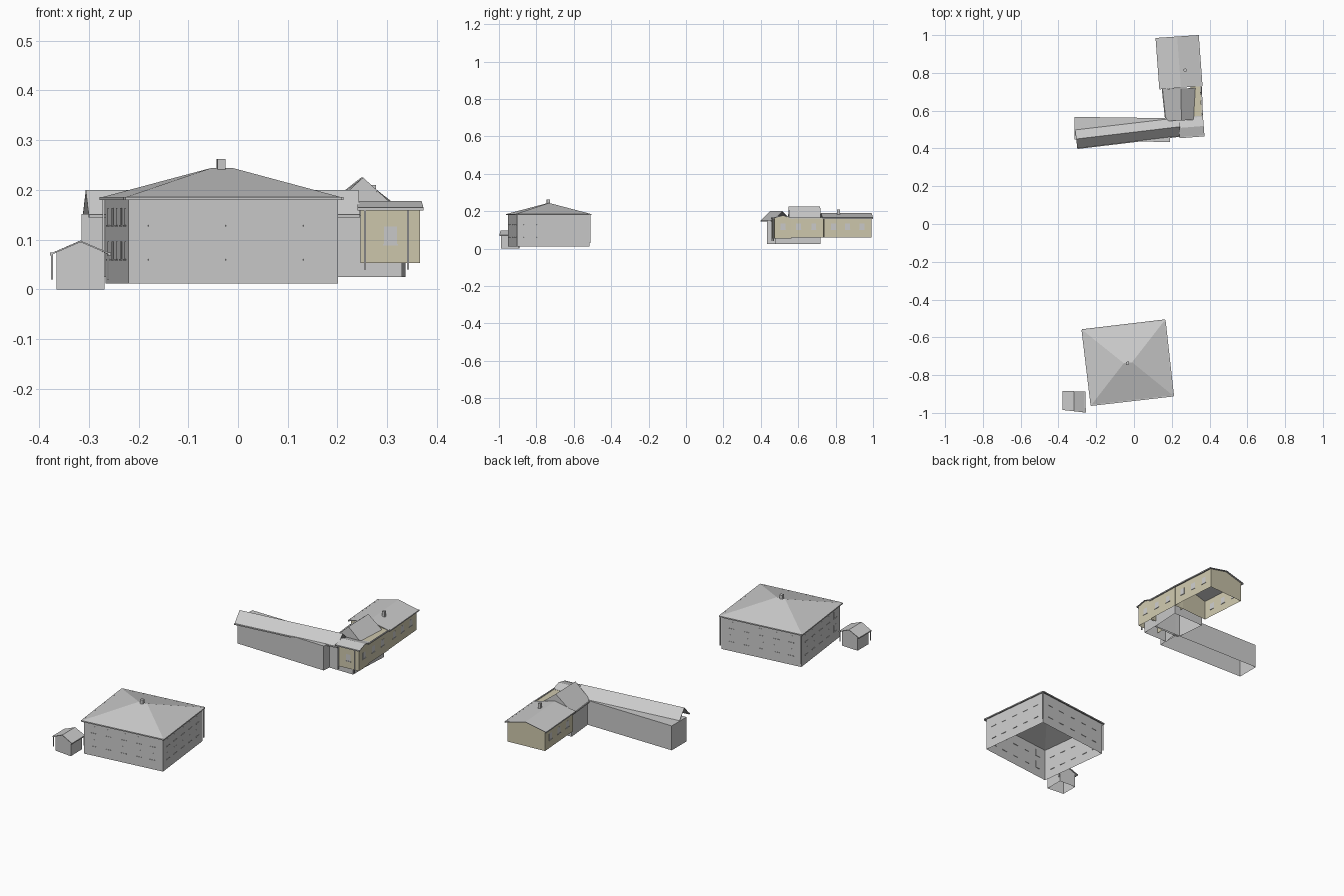
import bpy, math
from mathutils import Vector

if "Cube" in bpy.data.objects:
    bpy.data.objects.remove(bpy.data.objects["Cube"])

cream = bpy.data.materials.new("cream_plaster")
cream.diffuse_color = (0.62, 0.58, 0.42, 1)
cream.use_nodes = True
cream.node_tree.nodes["Principled BSDF"].inputs["Base Color"].default_value = cream.diffuse_color


def mesh(name, verts, faces, mat=None, thick=0):
    me = bpy.data.meshes.new(name)
    me.from_pydata([tuple(v) for v in verts], [], faces)
    ob = bpy.data.objects.new(name, me)
    bpy.context.collection.objects.link(ob)
    if mat:
        me.materials.append(mat)
    if thick:
        m = ob.modifiers.new("thickness", 'SOLIDIFY')
        m.thickness = thick
    return ob


def box(name, centre, size, angle=0, mat=None):
    sx, sy, sz = (s / 2 for s in size)
    v = [(x, y, z) for z in (-sz, sz) for x, y in ((-sx, -sy), (sx, -sy), (sx, sy), (-sx, sy))]
    f = [(3, 2, 1, 0), (4, 5, 6, 7)] + [(i, (i + 1) % 4, (i + 1) % 4 + 4, i + 4) for i in range(4)]
    ob = mesh(name, v, f, mat)
    ob.location, ob.rotation_euler.z = centre, angle
    return ob


def shell(name, corners, z0, z1, mat=None, top=True):
    """Walls without a floor, optionally with a flat top."""
    v = [(x, y, z) for z in (z0, z1) for x, y in corners]
    f = [(i, (i + 1) % 4, (i + 1) % 4 + 4, i + 4) for i in range(4)]
    return mesh(name, v, f + ([(4, 5, 6, 7)] if top else []), mat)


def gutter(name, p, q, z, w=0.006):
    p, q = Vector(p), Vector(q)
    d = q - p
    box(name, (*((p + q) / 2), z), (d.length, w, w), math.atan2(d.y, d.x))


def at(c, u, v):
    a, b, cc, d = (Vector(p) for p in c)
    return a.lerp(b, u).lerp(d.lerp(cc, u), v)


def building(name, c, z0, ze, zr, side=0.06, end=0.03, hip=0, mat=None, walls=True):
    """Pitched roof over corners c (counter-clockwise, ridge along c0-c1), walls set in below it."""
    v = [(*p, ze) for p in map(Vector, c)] + [(*at(c, hip, .5), zr), (*at(c, 1 - hip, .5), zr)]
    f = [(0, 1, 5, 4), (2, 3, 4, 5)]
    if hip:
        f += [(1, 2, 5), (3, 0, 4)]
    mesh(name + "_roof", v, f, thick=0.003)
    gutter(name + "_gutter", c[0], c[1], ze - .002)
    gutter(name + "_gutter", c[2], c[3], ze - .002)
    w = [at(c, u, t) for u, t in ((end, side), (1 - end, side), (1 - end, 1 - side), (end, 1 - side))]
    if walls:
        zt = ze + (0 if hip else (zr - ze) * 2 * side) - .002
        v = [(*p, z0) for p in w] + [(*p, zt) for p in w]
        f = [(0, 1, 5, 4), (2, 3, 7, 6)]
        if hip:
            f += [(1, 2, 6, 5), (3, 0, 4, 7)]
        else:
            v += [(*at(c, 1 - end, .5), zr - .003), (*at(c, end, .5), zr - .003)]
            f += [(1, 2, 6, 8, 5), (3, 0, 4, 9, 7)]
        mesh(name + "_walls", v, f, mat)
    return w


def windows(name, p, q, fractions, heights, w=0.026, h=0.036):
    """Panes and sills along the wall p-q, whose outside is on the right."""
    p, q = Vector(p), Vector(q)
    d = q - p
    ang = math.atan2(d.y, d.x)
    for t in fractions:
        c = p.lerp(q, t)
        for z in heights:
            box(name + "_pane", (*c, z + h / 2), (w, .001, h), ang)
            box(name + "_sill", (*c, z), (w + .004, .005, .003), ang)


def pipe(name, x, y, z0, z1):
    box(name, (x, y, (z0 + z1) / 2), (.004, .004, z1 - z0))


# Main house with hipped roof
house = [(-.227, -.96), (.209, -.91), (.164, -.508), (-.275, -.56)]
w = building("house", house, .012, .185, .244, side=.02, end=.017, hip=.45)
gutter("house_gutter", house[1], house[2], .183)
gutter("house_gutter", house[3], house[0], .183)
for i in range(4):
    windows("house_window", w[i], w[(i + 1) % 4], [.13, .31, .5, .69, .87], [.06, .128])
box("house_chimney", (-.034, -.737, .248), (.016, .016, .028), .11)
for x, y in ((-.27, -.562), (.162, -.513)):
    pipe("house_downpipe", x, y, .03, .184)

# Small shed
building("shed", [(-.258, -.998), (-.26, -.888), (-.375, -.883), (-.375, -.985)], 0, .073, .098,
         side=.09, end=.06)
pipe("shed_downpipe", -.374, -.982, .02, .073)
pipe("shed_downpipe", -.261, -.892, .02, .073)

# Long low wing, its roof slightly turned from the walls
shell("long_wing_walls", [(-.315, .447), (.19, .433), (.2, .56), (-.315, .567)], .025, .152)
building("long_wing", [(-.30, .40), (.245, .465), (.24, .565), (-.312, .50)], .025, .15, .2, walls=False)
shell("link_walls", [(.19, .475), (.33, .475), (.33, .56), (.19, .56)], .025, .15)

# Tall connector
building("connector", [(.335, .552), (.345, .72), (.15, .715), (.168, .545)], .025, .148, .225,
         side=.04, end=.01)

# Cream north wing, corridor and front block
w = building("north_wing", [(.36, .73), (.34, 1.0), (.117, .985), (.137, .713)], .06, .164, .19,
             side=.04, end=.03, mat=cream)
windows("north_window", w[0], w[1], [.2, .5, .8], [.1], h=.034)
windows("north_window", w[2], w[3], [.2, .5, .8], [.1], h=.034)
box("north_chimney", (.27, .815, .195), (.014, .014, .03), .07)
shell("corridor", [(.3, .55), (.36, .55), (.351, .735), (.3, .735)], .058, .164, cream)
windows("corridor_window", (.36, .55), (.351, .735), [.28, .72], [.1], h=.034)
gutter("corridor_gutter", (.363, .55), (.356, .735), .164)
w = building("front_block", [(.24, .457), (.373, .467), (.365, .571), (.24, .56)], .053, .164, .178,
             side=.06, end=.05, mat=cream)
windows("front_block_window", w[0], w[1], [.5], [.09], h=.036)
windows("front_block_window", w[1], w[2], [.5], [.1], h=.034)
for x, y in ((.255, .46), (.342, .468)):
    pipe("front_block_downpipe", x, y, .04, .164)
